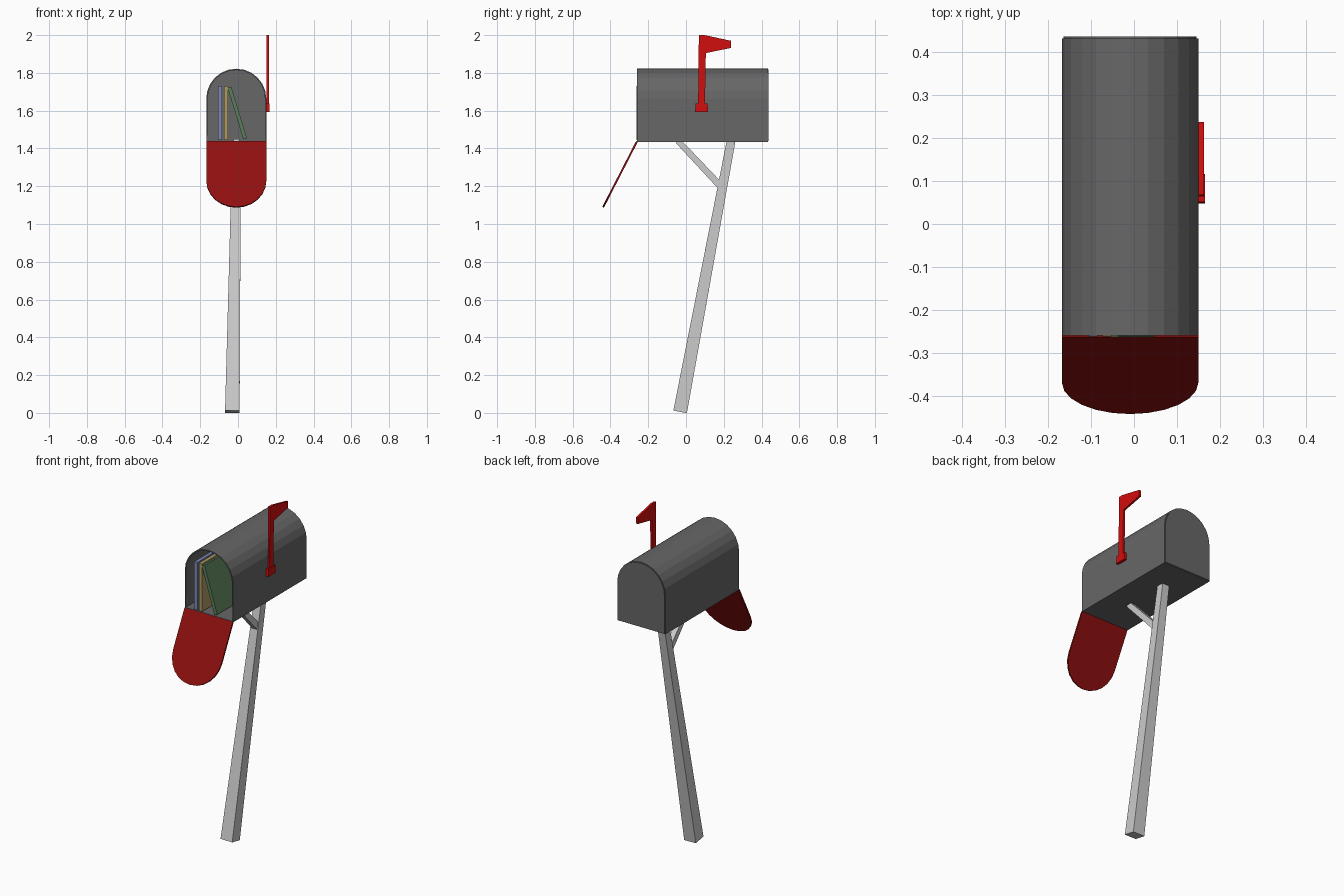
import bpy, bmesh, math
from mathutils import Vector, Matrix

if "Cube" in bpy.data.objects:
    bpy.data.objects.remove(bpy.data.objects["Cube"], do_unlink=True)


def material(name, rgb):
    m = bpy.data.materials.new(name)
    m.use_nodes = True
    m.diffuse_color = (*rgb, 1)
    m.node_tree.nodes["Principled BSDF"].inputs["Base Color"].default_value = (*rgb, 1)
    return m


BOX = material("dark grey metal", (0.135, 0.135, 0.135))
POST = material("pale grey wood", (0.60, 0.60, 0.60))
DOOR = material("deep red", (0.28, 0.005, 0.005))
FLAG = material("bright red", (0.64, 0.004, 0.004))
BLUE = material("dusty blue", (0.21, 0.25, 0.42))
TAN = material("tan yellow", (0.42, 0.33, 0.13))
GREEN = material("soft green", (0.10, 0.21, 0.10))


def finish(name, bm, mat):
    bmesh.ops.recalc_face_normals(bm, faces=bm.faces)
    me = bpy.data.meshes.new(name)
    bm.to_mesh(me)
    bm.free()
    me.materials.append(mat)
    ob = bpy.data.objects.new(name, me)
    bpy.context.scene.collection.objects.link(ob)
    return ob


def prism(name, points, vec, mat, open_start=False):
    """Extrude a closed 3D outline along vec."""
    bm = bmesh.new()
    face = bm.faces.new([bm.verts.new(p) for p in points])
    res = bmesh.ops.extrude_face_region(bm, geom=[face], use_keep_orig=True)
    moved = [v for v in res["geom"] if isinstance(v, bmesh.types.BMVert)]
    bmesh.ops.translate(bm, verts=moved, vec=vec)
    if open_start:
        bmesh.ops.delete(bm, geom=[face], context='FACES_ONLY')
    return finish(name, bm, mat)


def beam(name, p0, p1, w0, w1, mat):
    """Tapered square beam with ends cut square to its axis; w = (x width, depth)."""
    p0, p1 = Vector(p0), Vector(p1)
    axis = (p1 - p0).normalized()
    side = (Vector((1, 0, 0)) - axis * axis.x).normalized()
    deep = axis.cross(side)
    bm = bmesh.new()
    rings = []
    for p, w in ((p0, w0), (p1, w1)):
        rings.append([bm.verts.new(p + side * w[0] / 2 * a + deep * w[1] / 2 * b)
                      for a, b in ((-1, -1), (1, -1), (1, 1), (-1, 1))])
    for r in rings:
        bm.faces.new(r)
    for i in range(4):
        j = (i + 1) % 4
        bm.faces.new((rings[0][i], rings[0][j], rings[1][j], rings[1][i]))
    return finish(name, bm, mat)


def arch(radius, height, segs=12):
    """Flat-bottomed arch outline as (x, height) pairs."""
    pts = [(radius, 0)]
    for i in range(segs + 1):
        a = math.pi * i / segs
        pts.append((radius * math.cos(a), height - radius + radius * math.sin(a)))
    return pts + [(-radius, 0)]


CX, FLOOR, FRONT, BACK, R = -0.009, 1.435, -0.26, 0.433, 0.159

# Hollow box, open at the front
body = prism("box_shell", [(CX + x, FRONT, FLOOR + h) for x, h in arch(R, 0.387)],
             (0, BACK - FRONT, 0), BOX, open_start=True)
shell = body.modifiers.new("wall", 'SOLIDIFY')
shell.thickness = 0.007
shell.offset = -1

# Back panel
prism("back_panel", [(CX + x, BACK - 0.002, FLOOR + 0.004 + h) for x, h in arch(R - 0.004, 0.379)],
      (0, 0.006, 0), BOX)

# Door hanging open from the lower front edge
down = Vector((0, -0.18, -0.35)).normalized()
hinge = Vector((CX, FRONT + 0.005, FLOOR))
prism("door", [hinge + Vector((x, 0, 0)) + down * h for x, h in arch(R, 0.392)],
      Vector((0, -0.35, 0.18)).normalized() * 0.010, DOOR)

# Leaning tapered post and its brace
beam("post", (-0.030, -0.031, 0.006), (-0.007, 0.238, FLOOR + 0.001),
     (0.077, 0.073), (0.045, 0.046), POST)
beam("brace", (-0.008, 0.185, 1.198), (-0.008, -0.043, 1.440),
     (0.034, 0.036), (0.030, 0.031), POST)

# Signal flag and its mounting block
outline = [(0.064, 1.61), (0.100, 1.61), (0.105, 1.905), (0.238, 1.932),
           (0.238, 1.970), (0.098, 2.0), (0.068, 2.0)]
prism("flag", [(0.151, y, z) for y, z in outline], (0.012, 0, 0), FLAG)
block = [(0.048, 1.592), (0.117, 1.592), (0.114, 1.637), (0.051, 1.637)]
prism("flag_mount", [(0.147, y, z) for y, z in block], (0.019, 0, 0), FLAG)

# Books standing inside, the last one leaning
for name, x0, x1, mat in (("blue_book", -0.105, -0.085, BLUE), ("tan_book", -0.074, -0.053, TAN)):
    prism(name, [(x0, -0.262, 1.445), (x1, -0.262, 1.445), (x1, -0.262, 1.73), (x0, -0.262, 1.73)],
          (0, 0.21, 0), mat)
lean = Matrix.Rotation(math.radians(-17), 3, 'Y')
foot = Vector((0.038, -0.263, 1.451))
prism("green_book", [foot + lean @ Vector(p) for p in
                     ((-0.010, 0, 0), (0.010, 0, 0), (0.010, 0, 0.285), (-0.010, 0, 0.285))],
      (0, 0.21, 0), GREEN)
